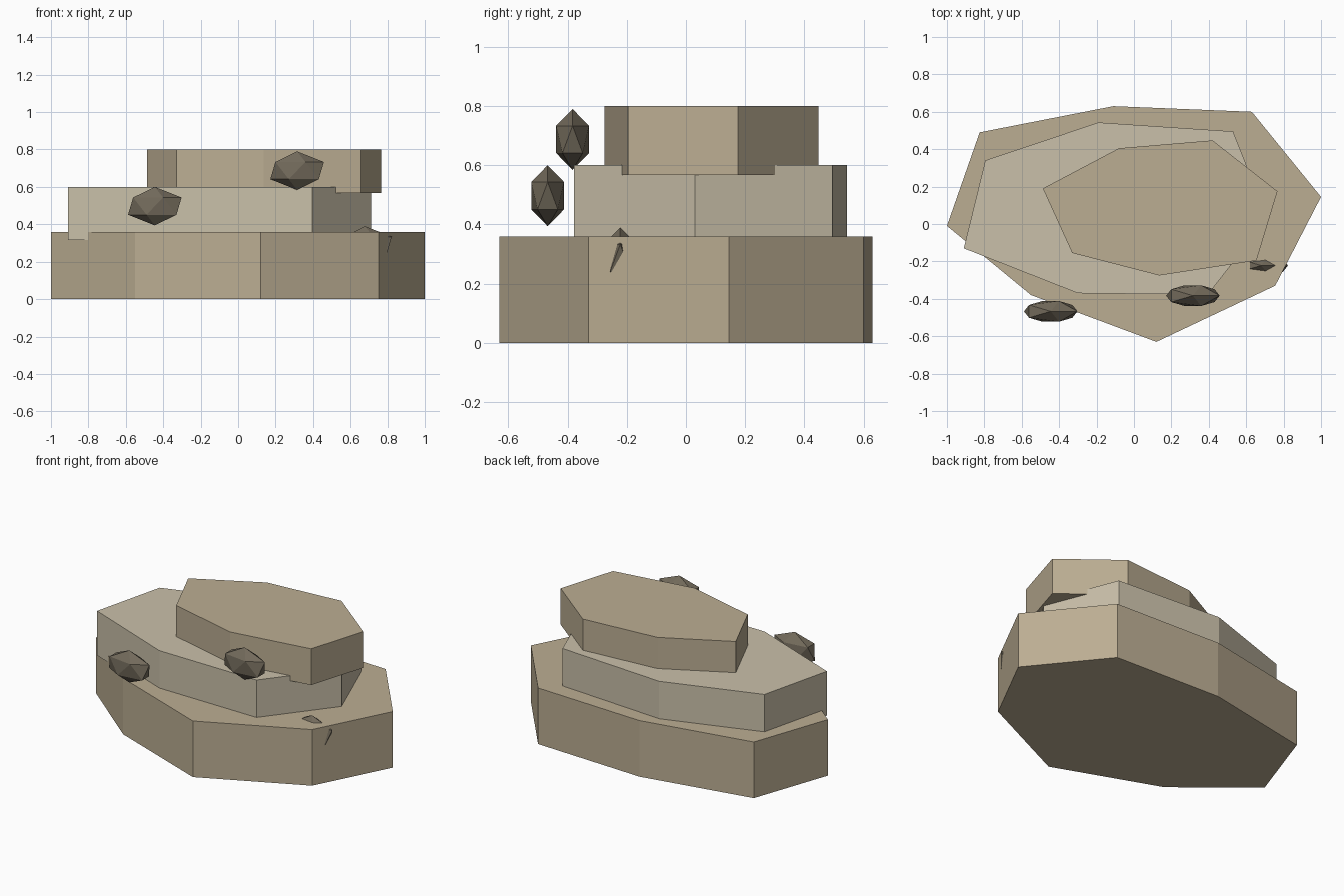
import bpy, bmesh
from mathutils import Matrix

if "Cube" in bpy.data.objects:
    bpy.data.objects.remove(bpy.data.objects["Cube"])


def material(name, rgb):
    m = bpy.data.materials.new(name)
    m.diffuse_color = (*rgb, 1)
    m.use_nodes = True
    m.node_tree.nodes["Principled BSDF"].inputs["Base Color"].default_value = m.diffuse_color
    return m


tan = material("tan_stone", (0.50, 0.42, 0.29))
pale = material("pale_stone", (0.59, 0.53, 0.40))
dark = material("dark_stone", (0.17, 0.145, 0.105))


def add_object(name, bm, mat):
    bmesh.ops.recalc_face_normals(bm, faces=bm.faces)
    me = bpy.data.meshes.new(name)
    bm.to_mesh(me)
    bm.free()
    me.materials.append(mat)
    bpy.context.collection.objects.link(bpy.data.objects.new(name, me))


def slab(name, outline, z0, z1, mat):
    bm = bmesh.new()
    base = bm.faces.new([bm.verts.new((x, y, z0)) for x, y in outline])
    ext = bmesh.ops.extrude_face_region(bm, geom=[base], use_keep_orig=True)
    top = [g for g in ext["geom"] if isinstance(g, bmesh.types.BMVert)]
    bmesh.ops.translate(bm, verts=top, vec=(0, 0, z1 - z0))
    add_object(name, bm, mat)


def stone(name, centre):
    bm = bmesh.new()
    bmesh.ops.create_icosphere(
        bm, subdivisions=1, radius=1,
        matrix=Matrix.Translation(centre) @ Matrix.Diagonal((0.16, 0.065, 0.103, 1)))
    add_object(name, bm, dark)


# Three stacked rock ledges
slab("lower_ledge", [(-1, -0.01), (-0.55, -0.38), (0.12, -0.63), (0.755, -0.33),
                     (1, 0.145), (0.63, 0.60), (-0.11, 0.63), (-0.825, 0.49)],
     0, 0.36, tan)
slab("middle_ledge", [(-0.91, -0.13), (-0.30, -0.37), (0.395, -0.378), (0.713, 0.03),
                      (0.53, 0.495), (-0.19, 0.543), (-0.795, 0.34)],
     0.315, 0.60, pale)
slab("upper_ledge", [(-0.487, 0.19), (-0.33, -0.155), (0.135, -0.275), (0.655, -0.195),
                     (0.767, 0.175), (0.42, 0.447), (-0.08, 0.405)],
     0.567, 0.80, tan)

# Loose stones along the front
for i, c in enumerate([(-0.445, -0.467, 0.497), (0.315, -0.383, 0.687),
                       (0.68, -0.222, 0.287)]):
    stone(f"loose_stone_{i + 1}", c)
